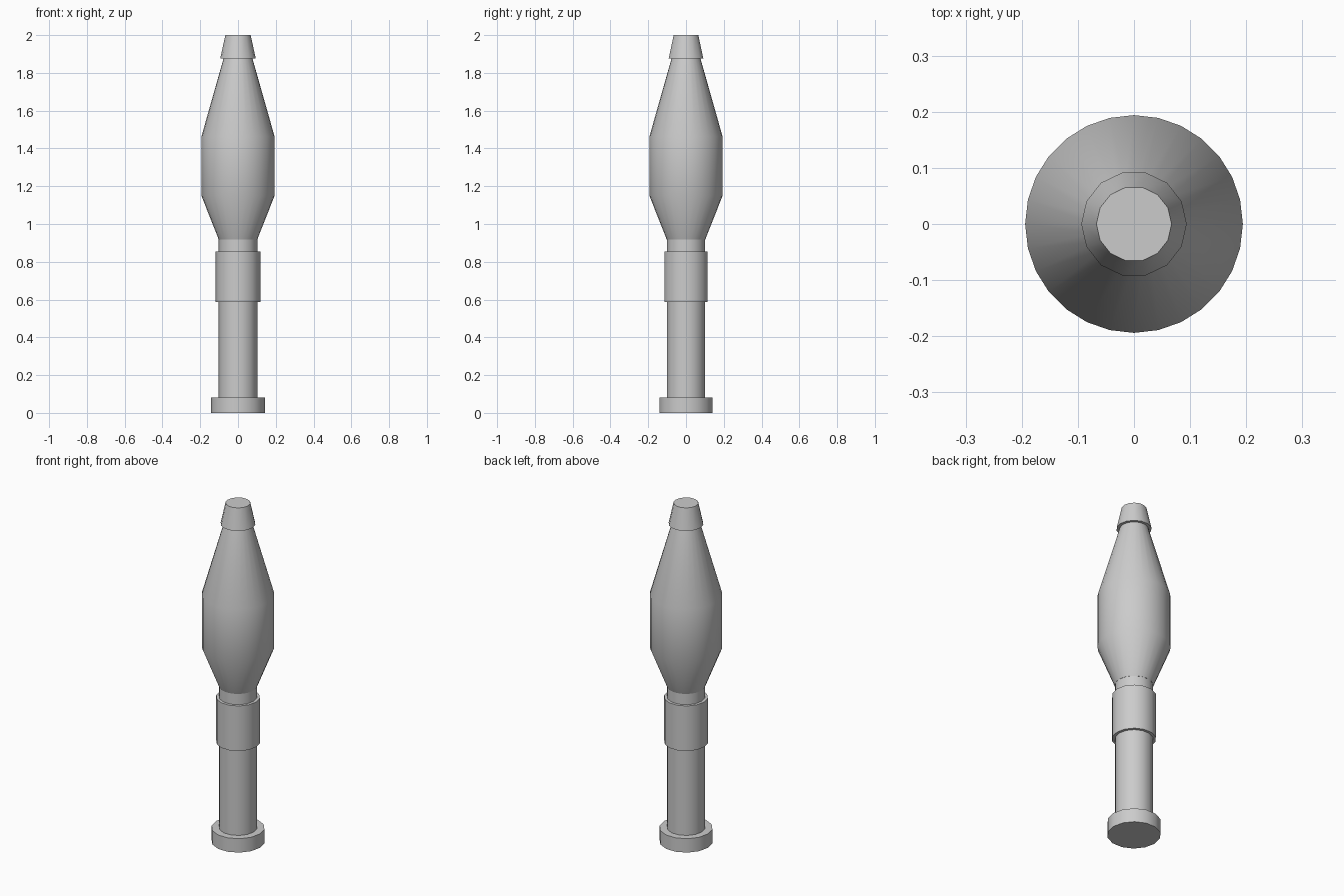
import bpy, bmesh, math

if "Cube" in bpy.data.objects:
    bpy.data.objects.remove(bpy.data.objects["Cube"])


def lathe(name, profile, sides):
    """Closed solid of revolution about z from (radius, height) points."""
    bm = bmesh.new()
    rings = []
    for r, z in profile:
        rings.append([bm.verts.new((r * math.cos(2 * math.pi * i / sides),
                                    r * math.sin(2 * math.pi * i / sides), z))
                      for i in range(sides)])
    for lo, hi in zip(rings, rings[1:]):
        for i in range(sides):
            j = (i + 1) % sides
            bm.faces.new((lo[i], lo[j], hi[j], hi[i]))
    bm.faces.new(rings[0][::-1])
    bm.faces.new(rings[-1])
    mesh = bpy.data.meshes.new(name)
    bm.to_mesh(mesh)
    bm.free()
    obj = bpy.data.objects.new(name, mesh)
    bpy.context.collection.objects.link(obj)
    bpy.ops.object.select_all(action='DESELECT')
    obj.select_set(True)
    bpy.context.view_layer.objects.active = obj
    bpy.ops.object.shade_smooth_by_angle(angle=math.radians(30))
    return obj


# Flat disc at the foot
lathe("base_disc", [(0.143, 0), (0.143, 0.082)], 14)

# Slim tube and the sleeve around it
lathe("tube", [(0.102, 0.08), (0.102, 0.93)], 14)
lathe("sleeve", [(0.118, 0.588), (0.118, 0.854)], 14)

# Swollen body tapering at both ends
lathe("body", [(0.102, 0.918), (0.194, 1.15), (0.194, 1.462), (0.074, 1.885)], 28)

# Tapered tip overhanging the body
lathe("tip", [(0.094, 1.876), (0.067, 2.0)], 14)
